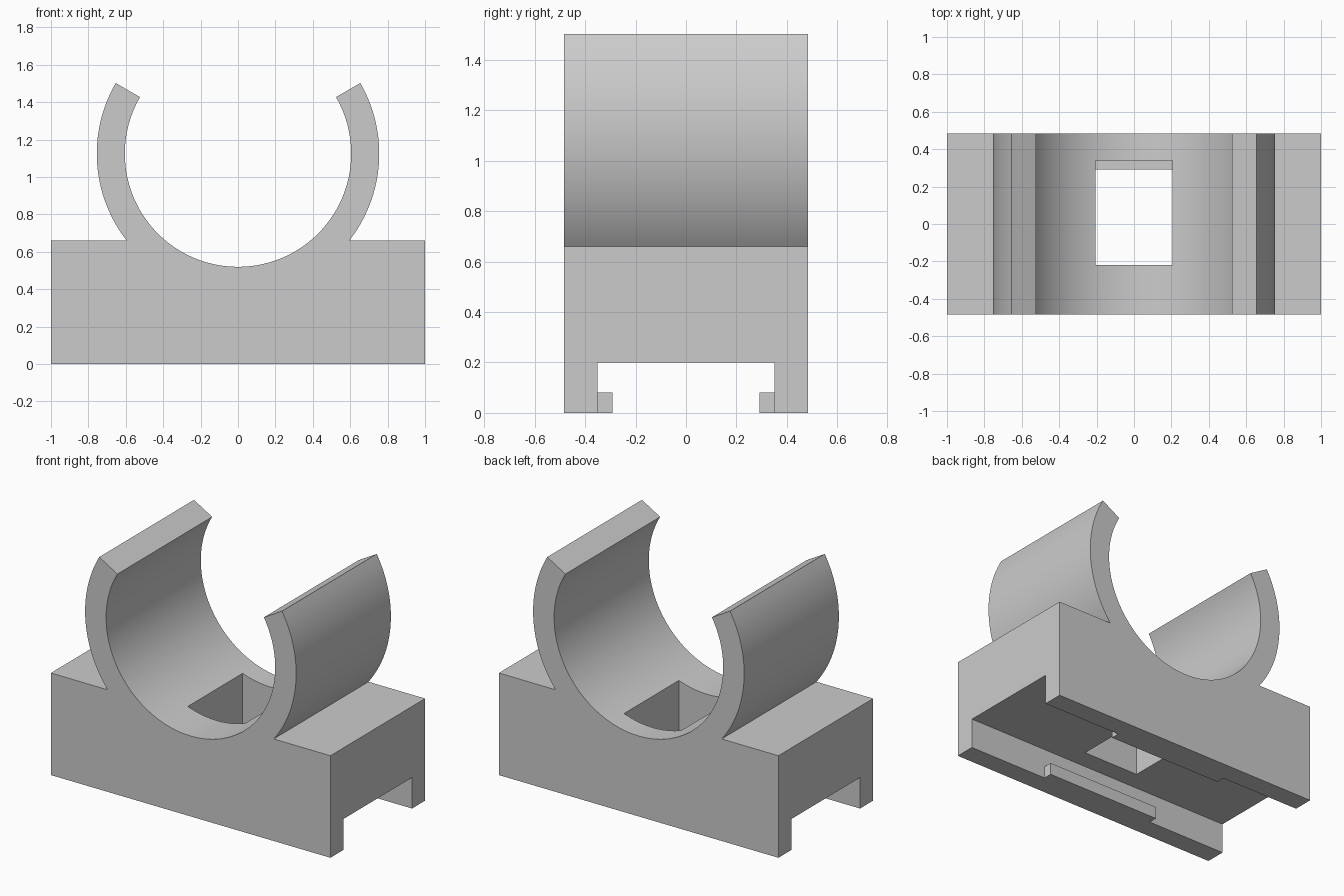
import bpy, bmesh
from math import sin, cos, asin, radians, pi
from mathutils import Matrix, Vector

cube = bpy.data.objects.get("Cube")
if cube:
    bpy.data.objects.remove(cube, do_unlink=True)

grey = bpy.data.materials.new("light_grey_plastic")
grey.use_nodes = True
colour = (0.6, 0.6, 0.6, 1)
grey.diffuse_color = colour
grey.node_tree.nodes["Principled BSDF"].inputs["Base Color"].default_value = colour

HALF_DEPTH = 0.484
BLOCK_TOP = 0.66
CENTRE_Z, OUTER, INNER = 1.125, 0.755, 0.605


def finish(name, bm):
    bmesh.ops.recalc_face_normals(bm, faces=bm.faces)
    mesh = bpy.data.meshes.new(name)
    bm.to_mesh(mesh)
    bm.free()
    mesh.materials.append(grey)
    obj = bpy.data.objects.new(name, mesh)
    bpy.context.collection.objects.link(obj)
    return obj


def box(name, low, high):
    bm = bmesh.new()
    low, high = Vector(low), Vector(high)
    bmesh.ops.create_cube(bm, size=1, matrix=Matrix.Translation((low + high) / 2)
                          @ Matrix.Diagonal((*(high - low), 1)))
    return finish(name, bm)


def arc(radius, start, end, steps):
    angles = [start + (end - start) * i / steps for i in range(steps + 1)]
    return [(radius * cos(a), CENTRE_Z + radius * sin(a)) for a in angles]


# Block and open clip ring as one extruded profile
tip = radians(30)
root = asin((BLOCK_TOP - CENTRE_Z) / OUTER)
profile = [(-1, 0), (1, 0), (1, BLOCK_TOP)]
profile += arc(OUTER, root, tip, 32)
profile += arc(INNER, tip, -pi - tip, 96)
profile += arc(OUTER, -pi - tip, -pi - root, 32)
profile += [(-1, BLOCK_TOP)]

bm = bmesh.new()
face = bm.faces.new([bm.verts.new((x, -HALF_DEPTH, z)) for x, z in profile])
extruded = bmesh.ops.extrude_face_region(bm, geom=[face])["geom"]
bmesh.ops.translate(bm, vec=(0, 2 * HALF_DEPTH, 0),
                    verts=[v for v in extruded if isinstance(v, bmesh.types.BMVert)])
clip = finish("clip_body", bm)

# Rail channel underneath and window through the cradle
cutters = [box("channel_cutter", (-1.2, -0.35, -0.2), (1.2, 0.35, 0.2)),
           box("window_cutter", (-0.205, -0.22, 0.1), (0.205, 0.34, 0.9))]
for cutter in cutters:
    cutter.hide_render = True
    mod = clip.modifiers.new(cutter.name, "BOOLEAN")
    mod.operation = "DIFFERENCE"
    mod.solver = "EXACT"
    mod.object = cutter

bpy.ops.object.select_all(action="DESELECT")
clip.select_set(True)
bpy.context.view_layer.objects.active = clip
for mod in list(clip.modifiers):
    bpy.ops.object.modifier_apply(modifier=mod.name)
for cutter in cutters:
    bpy.data.objects.remove(cutter, do_unlink=True)
bpy.ops.object.shade_smooth_by_angle(angle=radians(25))

# Retaining lips along the channel walls
box("front_lip", (-0.42, -0.35, 0), (0.42, -0.292, 0.08))
box("back_lip", (-0.42, 0.292, 0), (0.42, 0.35, 0.08))
